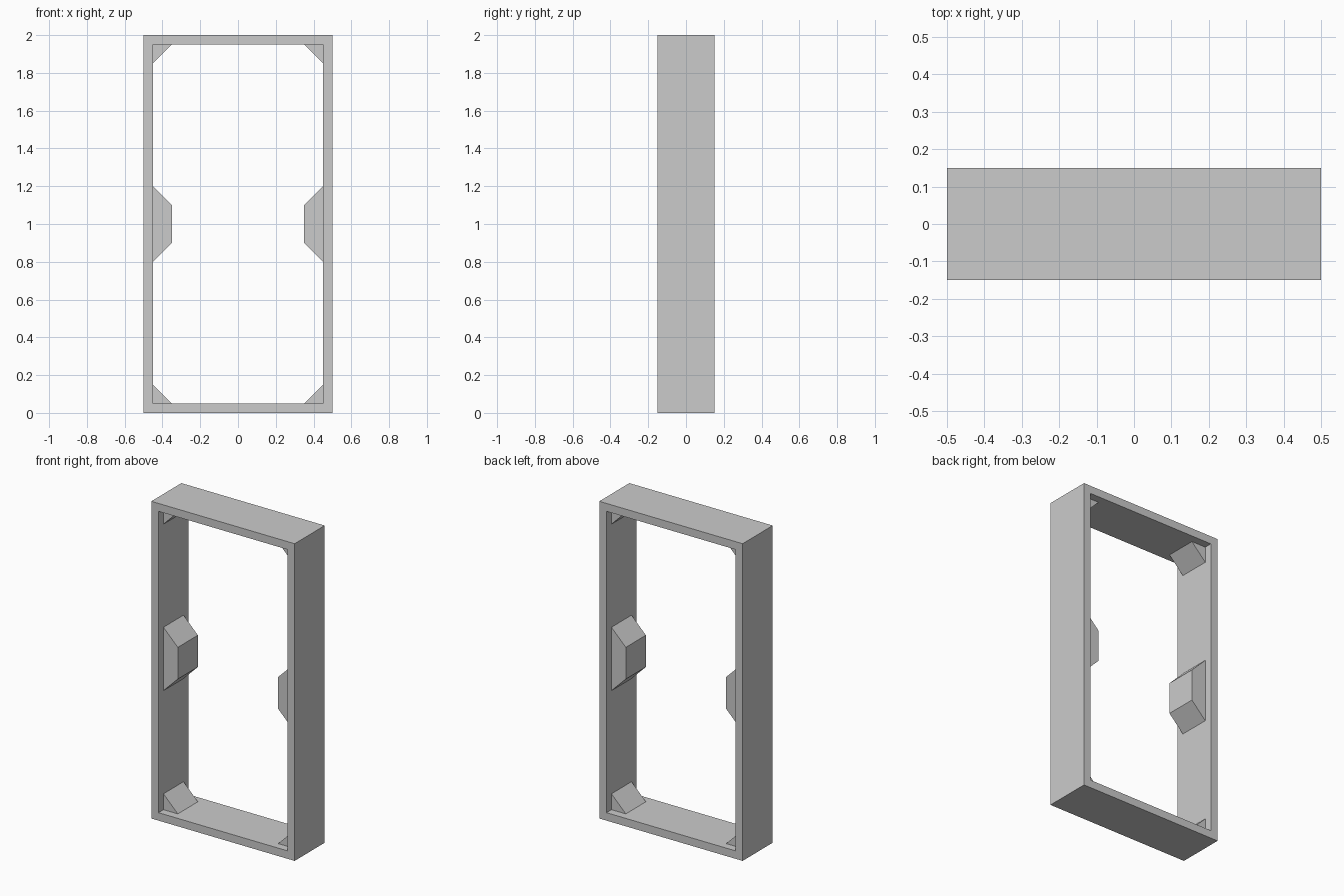
import bpy, bmesh

if "Cube" in bpy.data.objects:
    bpy.data.objects.remove(bpy.data.objects["Cube"])

INNER_X, BOTTOM, TOP, MID = 0.45, 0.05, 1.95, 1.0
BRACE = 0.1      # how far braces reach into the opening


def finish(name, bm):
    bmesh.ops.recalc_face_normals(bm, faces=bm.faces)
    mesh = bpy.data.meshes.new(name)
    bm.to_mesh(mesh)
    bm.free()
    obj = bpy.data.objects.new(name, mesh)
    bpy.context.collection.objects.link(obj)
    return obj


def prism(name, profile, half_depth):
    """Extrude an (x, z) profile symmetrically along y."""
    bm = bmesh.new()
    face = bm.faces.new([bm.verts.new((x, -half_depth, z)) for x, z in profile])
    ext = bmesh.ops.extrude_face_region(bm, geom=[face])
    verts = [v for v in ext["geom"] if isinstance(v, bmesh.types.BMVert)]
    bmesh.ops.translate(bm, verts=verts, vec=(0, 2 * half_depth, 0))
    return finish(name, bm)


def rect(x, z0, z1):
    return [(-x, z0), (x, z0), (x, z1), (-x, z1)]


# Rectangular door frame as one closed ring
bm = bmesh.new()
loops = [[bm.verts.new((x, y, z)) for x, z in profile]
         for profile, y in ((rect(0.5, 0, 2), -0.15), (rect(0.5, 0, 2), 0.15),
                            (rect(INNER_X, BOTTOM, TOP), 0.15),
                            (rect(INNER_X, BOTTOM, TOP), -0.15))]
for a, b in zip(loops, loops[1:] + loops[:1]):
    for i in range(4):
        j = (i + 1) % 4
        bm.faces.new((a[i], a[j], b[j], b[i]))
finish("door_frame", bm)

# Corner gussets and mid-height side blocks, on both sides
for side, s in (("left", -1), ("right", 1)):
    wall, tip = s * INNER_X, s * (INNER_X - BRACE)
    for level, z, d in (("bottom", BOTTOM, BRACE), ("top", TOP, -BRACE)):
        prism(f"{level}_{side}_gusset", [(wall, z), (tip, z), (wall, z + d)], 0.1)
    prism(f"{side}_side_block",
          [(wall, MID - 0.2), (tip, MID - 0.1), (tip, MID + 0.1), (wall, MID + 0.2)], 0.1)
